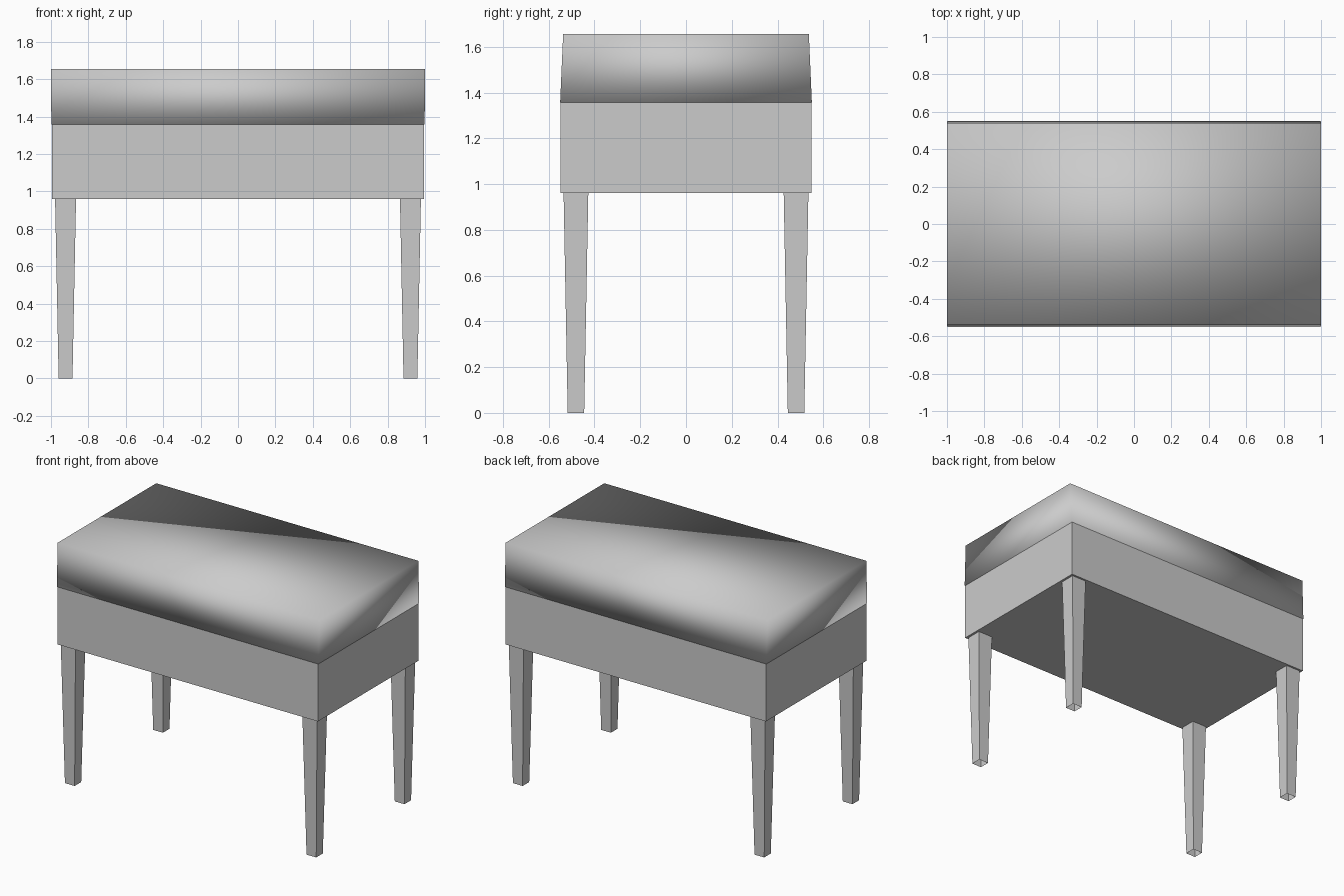
import bpy
import bmesh

if "Cube" in bpy.data.objects:
    bpy.data.objects.remove(bpy.data.objects["Cube"])


def tapered_block(name, center, z0, z1, half0, half1, bottom=True, top=True, smooth=False):
    """Rectangular block between z0 and z1 with separate half sizes at each end."""
    cx, cy = center
    bm = bmesh.new()
    rings = []
    for z, (hx, hy) in ((z0, half0), (z1, half1)):
        rings.append([bm.verts.new((cx + sx * hx, cy + sy * hy, z))
                      for sx, sy in ((-1, -1), (1, -1), (1, 1), (-1, 1))])
    lo, hi = rings
    for i in range(4):
        j = (i + 1) % 4
        bm.faces.new((lo[i], lo[j], hi[j], hi[i]))
    if bottom:
        bm.faces.new(lo[::-1])
    if top:
        bm.faces.new(hi)
    for f in bm.faces:
        f.smooth = smooth
    mesh = bpy.data.meshes.new(name)
    bm.to_mesh(mesh)
    bm.free()
    obj = bpy.data.objects.new(name, mesh)
    bpy.context.collection.objects.link(obj)
    return obj


# Box-shaped seat frame
tapered_block("seat_box", (0, 0), 0.96, 1.357, (0.994, 0.549), (0.994, 0.549))

# Soft-shaded cushion, slightly narrower in depth at the top
tapered_block("cushion", (0, 0), 1.357, 1.655, (0.998, 0.55), (1.0, 0.537), smooth=True)

# Four tapered legs, open at the foot
for side, sx in (("left", -1), ("right", 1)):
    for end, sy in (("front", -1), ("back", 1)):
        tapered_block(f"{end}_{side}_leg", (sx * 0.922, sy * 0.481), 0.0, 0.96,
                      (0.037, 0.036), (0.056, 0.054), bottom=False, top=False)
